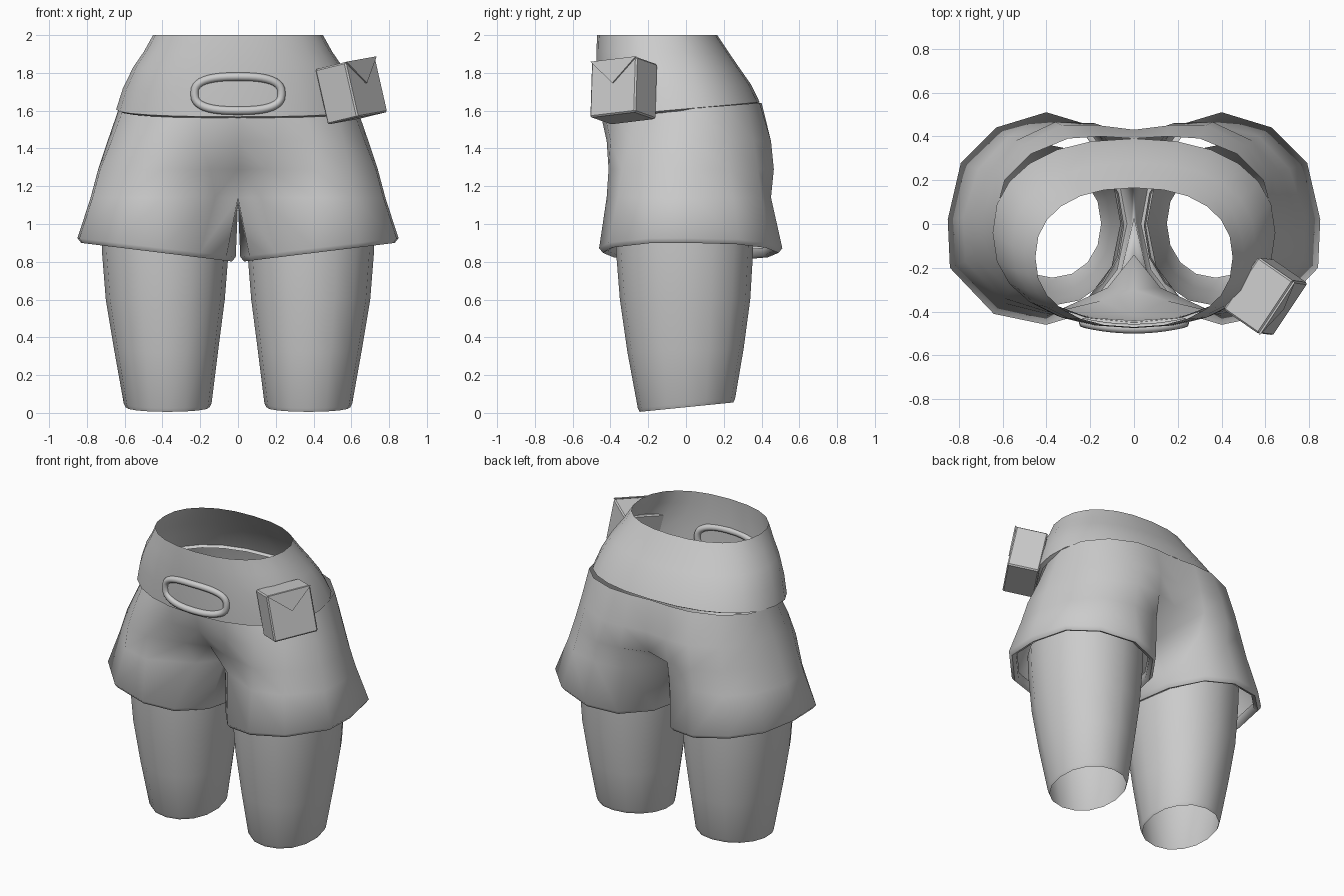
import bpy, bmesh, math
from mathutils import Vector, Matrix

cube = bpy.data.objects.get("Cube")
if cube:
    bpy.data.objects.remove(cube)

GREY = (0.6, 0.6, 0.6, 1)
grey = bpy.data.materials.new("plain grey")
grey.use_nodes = True
grey.diffuse_color = GREY
grey.node_tree.nodes["Principled BSDF"].inputs["Base Color"].default_value = GREY


def finish(name, bm, mirror=False, sharp=50):
    """Turn a bmesh into a smooth shaded object, mirrored across x if asked."""
    bmesh.ops.recalc_face_normals(bm, faces=bm.faces)
    mesh = bpy.data.meshes.new(name)
    bm.to_mesh(mesh)
    bm.free()
    mesh.materials.append(grey)
    obj = bpy.data.objects.new(name, mesh)
    bpy.context.collection.objects.link(obj)
    if mirror:
        mod = obj.modifiers.new("Mirror", 'MIRROR')
        mod.use_clip = True
        mod.merge_threshold = 0.002
    bpy.ops.object.select_all(action='DESELECT')
    bpy.context.view_layer.objects.active = obj
    obj.select_set(True)
    bpy.ops.object.shade_smooth_by_angle(angle=math.radians(sharp))
    return obj


def bridge(bm, upper, lower, closed=True):
    """Quads between two rows of vertices of equal length."""
    n = len(upper)
    for i in range(n if closed else n - 1):
        j = (i + 1) % n
        bm.faces.new((upper[i], upper[j], lower[j], lower[i]))


def loft(bm, rings):
    rows = [[bm.verts.new(p) for p in ring] for ring in rings]
    for a, b in zip(rows, rows[1:]):
        bridge(bm, a, b)
    return rows


def spow(v, p):
    return math.copysign(abs(v) ** p, v)


def oval(z, half, front, back, n=24, p=0.88, tilt=0.0):
    """Rounded ring between a front and a back y, tilted along y."""
    mid, depth = (front + back) / 2, (back - front) / 2
    ring = []
    for k in range(n):
        t = math.tau * k / n
        y = mid - depth * spow(math.cos(t), p)
        ring.append(Vector((half * spow(math.sin(t), p), y, z + tilt * y)))
    return ring


# Waistband: sloping upper band over a wider hip band with a tucked lower edge
bm = bmesh.new()
loft(bm, [oval(2.0, 0.45, -0.47, 0.165),
          oval(1.91, 0.5, -0.475, 0.225),
          oval(1.83, 0.555, -0.475, 0.28),
          oval(1.72, 0.61, -0.475, 0.345, tilt=0.05),
          oval(1.61, 0.645, -0.47, 0.39, tilt=0.09),
          oval(1.6, 0.62, -0.44, 0.37, tilt=0.09)])
finish("waistband", bm, sharp=40)

# Shorts: half rows run from front centre round the hip to back centre
hip = [(0, -.45), (.2, -.43), (.36, -.37), (.52, -.25), (.61, -.1), (.63, .05),
       (.59, .2), (.47, .32), (.3, .39), (.15, .4), (0, .39)]
belly = [(0, -.42), (.2, -.42), (.4, -.4), (.56, -.3), (.67, -.12), (.69, .04),
         (.63, .22), (.51, .36), (.33, .45), (.16, .45), (0, .43)]
seat = [(0, -.3), (.15, -.35), (.4, -.41), (.59, -.34), (.73, -.15), (.74, .04),
        (.67, .23), (.54, .38), (.36, .465), (.18, .46), (0, .4)]
crotch = [(0, -.14), (.12, -.29), (.4, -.42), (.6, -.36), (.77, -.17), (.78, .03),
          (.71, .25), (.57, .4), (.37, .45), (.17, .42), (0, .2)]
hem = [(.06, -.22), (.2, -.4), (.4, -.46), (.64, -.41), (.84, -.2), (.85, .02),
       (.79, .28), (.63, .44), (.4, .51), (.2, .45), (.06, .25), (.012, 0)]

bm = bmesh.new()
rows = []
for row, z, tilt in ((hip, 1.61, 0.08), (belly, 1.44, 0), (seat, 1.29, 0), (crotch, 1.14, 0)):
    rows.append([bm.verts.new((x, y, z + tilt * y)) for x, y in row])
for a, b in zip(rows, rows[1:]):
    bridge(bm, a, b, closed=False)
# each leg opening closes through one extra vertex under the crotch
leg_row = rows[-1] + [bm.verts.new((0, .03, 1.1))]
centre = Vector((0.43, 0.02))
for inset, lift in ((0, .025), (.02, 0), (.045, .01), (.05, .05)):
    ring = []
    for x, y in hem:
        p = Vector((x, y))
        p += (centre - p).normalized() * inset
        ring.append(bm.verts.new((p.x, p.y, .8 + .1 * x / .85 + lift)))
    bridge(bm, leg_row, ring)
    leg_row = ring
finish("shorts", bm, mirror=True, sharp=70)

# Legs: open tapered tubes
bm = bmesh.new()
rings = []
for z, inner, outer, front, back, tilt in (
        (1.0, .045, .725, -.375, .36, 0), (.85, .05, .72, -.37, .355, 0),
        (.6, .07, .7, -.35, .34, 0), (.33, .105, .655, -.31, .305, .03),
        (.05, .14, .605, -.255, .26, .1), (.03, .15, .595, -.245, .25, .1)):
    ring = oval(z, (outer - inner) / 2, front, back, n=16, p=0.95, tilt=tilt)
    rings.append([p + Vector(((inner + outer) / 2, 0, 0)) for p in ring])
loft(bm, rings)
finish("legs", bm, mirror=True)

# Buckle: flattened oval loop bent round the front of the waistband
bm = bmesh.new()
sides, steps = 8, 40
loop = []
for k in range(steps):
    t = math.tau * k / steps
    c, s = spow(math.cos(t), .75), spow(math.sin(t), .75)
    out = Vector((math.cos(t) * .4, 0, math.sin(t))).normalized()
    mid = Vector((.23 * c, -.478 + .5 * (.23 * c) ** 2, 1.69 + .09 * s))
    loop.append([mid + .022 * (out * math.cos(a) + Vector((0, 1, 0)) * math.sin(a))
                 for a in (math.tau * i / sides for i in range(sides))])
tube = loft(bm, loop)
bridge(bm, tube[-1], tube[0])
finish("buckle", bm)

# Pouch: leaning box on the left hip with a pointed flap
up = Vector((-.22, .03, .97)).normalized()
out = Vector((.82, -.57, .2)).normalized()
along = up.cross(out).normalized()
frame = Matrix((along, out, up)).transposed().to_4x4()
frame.translation = (.6, -.33, 1.706)
WIDE, DEEP, TALL = .29, .2, .3

bm = bmesh.new()
bmesh.ops.create_cube(bm, size=1, matrix=frame @ Matrix.Diagonal((WIDE, DEEP, TALL, 1)))
bmesh.ops.bevel(bm, geom=bm.edges[:], offset=.008, segments=1, affect='EDGES')
finish("pouch", bm, sharp=30)

bm = bmesh.new()
corners = ((-WIDE / 2, TALL / 2), (WIDE / 2, TALL / 2), (0, .02))
flap = bm.faces.new([bm.verts.new(frame @ Vector((x, DEEP / 2, z))) for x, z in corners])
raised = bmesh.ops.extrude_face_region(bm, geom=[flap])
bmesh.ops.translate(bm, vec=out * .009,
                    verts=[v for v in raised["geom"] if isinstance(v, bmesh.types.BMVert)])
finish("pouch_flap", bm, sharp=30)
